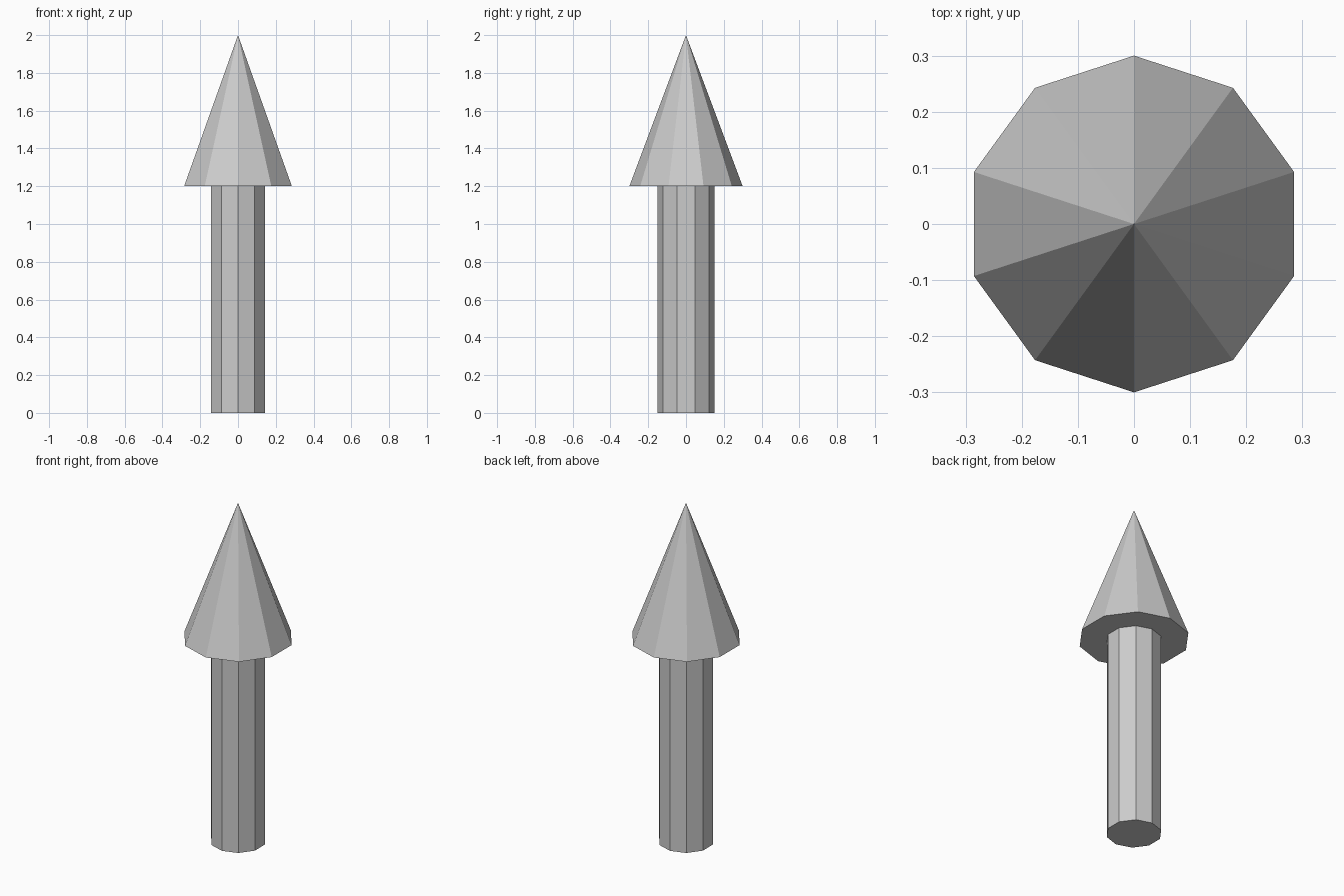
import bpy

if "Cube" in bpy.data.objects:
    bpy.data.objects.remove(bpy.data.objects["Cube"])

SIDES = 10


def add_part(name, bottom_radius, top_radius, z0, z1):
    # Flat-faced ten-sided solid, with a corner pointing along y
    bpy.ops.mesh.primitive_cone_add(
        vertices=SIDES, radius1=bottom_radius, radius2=top_radius,
        depth=z1 - z0, location=(0, 0, (z0 + z1) / 2))
    bpy.context.object.name = name


# Straight shaft standing on the ground
add_part("shaft", 0.15, 0.15, 0.0, 1.2)

# Pointed head
add_part("arrow_head", 0.3, 0.0, 1.2, 2.0)
